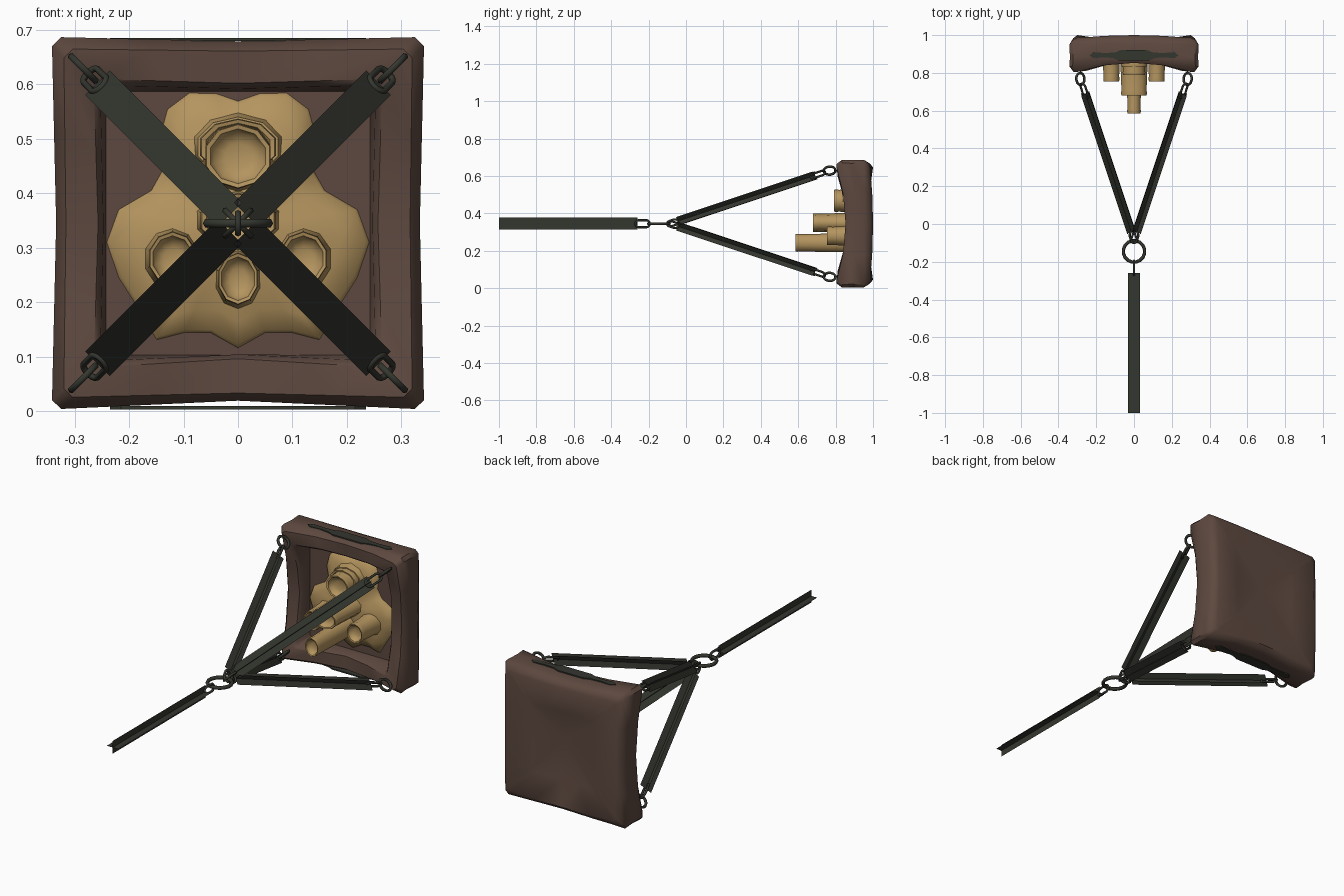
import bpy, bmesh, math
from mathutils import Vector

if "Cube" in bpy.data.objects:
    bpy.data.objects.remove(bpy.data.objects["Cube"])

ZC = 0.345  # height of the chain axis


def material(name, rgb):
    m = bpy.data.materials.new(name)
    m.diffuse_color = (*rgb, 1)
    m.use_nodes = True
    m.node_tree.nodes["Principled BSDF"].inputs["Base Color"].default_value = m.diffuse_color
    return m


WOOD = material("dark_brown", (0.110, 0.066, 0.050))
WAX = material("tan_wax", (0.46, 0.30, 0.115))
IRON = material("dark_iron", (0.034, 0.037, 0.028))


def finish(name, bm, mat, angle=40, recalc=True):
    if recalc:
        bmesh.ops.recalc_face_normals(bm, faces=bm.faces)
    me = bpy.data.meshes.new(name)
    bm.to_mesh(me)
    bm.free()
    ob = bpy.data.objects.new(name, me)
    bpy.context.collection.objects.link(ob)
    me.materials.append(mat)
    bpy.ops.object.select_all(action='DESELECT')
    ob.select_set(True)
    bpy.context.view_layer.objects.active = ob
    bpy.ops.object.shade_smooth_by_angle(angle=math.radians(angle))
    return ob


def loft(bm, loops, caps=(None, None), closed=False):
    """Skin closed loops of points; caps are optional fan centres."""
    rings = [[bm.verts.new(p) for p in lp] for lp in loops]
    n = len(rings[0])
    pairs = list(zip(rings, rings[1:])) + ([(rings[-1], rings[0])] if closed else [])
    for a, b in pairs:
        for i in range(n):
            j = (i + 1) % n
            bm.faces.new((a[i], a[j], b[j], b[i]))
    for ring, c in ((rings[0], caps[0]), (rings[-1], caps[1])):
        if c is not None:
            v = bm.verts.new(c)
            for i in range(n):
                bm.faces.new((ring[i], ring[(i + 1) % n], v))


# --- worn square tray, opening towards -y ---
def square_loop(h, y_corner, y_mid, pinch=0.0, cut=0.95):
    pts = []
    for k in range(4):
        c, s = math.cos(k * math.pi / 2), math.sin(k * math.pi / 2)
        for t in (-cut, -0.5, 0, 0.5, cut):
            out = h - pinch * (1 - abs(t))
            if k == 3:  # underside sags into a shallow notch
                out -= pinch * (1 - abs(t))
            y = y_mid + (y_corner - y_mid) * t * t
            x, z = c * out - s * h * t, s * out + c * h * t
            pts.append((x, y, ZC + z))
    return pts


bm = bmesh.new()
loft(bm, [
    square_loop(0.17, 0.985, 0.98),
    square_loop(0.30, 0.985, 1.0),
    square_loop(0.325, 0.975, 0.985, 0.005),
    square_loop(0.342, 0.95, 0.955, 0.008),
    square_loop(0.340, 0.88, 0.91, 0.010),
    square_loop(0.342, 0.83, 0.875, 0.008),
    square_loop(0.320, 0.80, 0.853, 0.004),
    square_loop(0.265, 0.806, 0.858, 0.008),
    square_loop(0.253, 0.825, 0.872, 0.006),
    square_loop(0.242, 0.92, 0.92),
], ((0, 0.965, ZC + 0.03), (0, 0.92, ZC)))
finish("tray", bm, WOOD, 45)

# --- iron patches showing through the top and bottom of the tray ---
half = [(0.235, 0.893), (0.215, 0.878), (0.17, 0.885), (0.11, 0.878), (0.08, 0.866)]
back = [(0.07, 0.921), (0.10, 0.908), (0.16, 0.905), (0.215, 0.91)]
outline = ([(-x, y) for x, y in half] + [(x, y) for x, y in reversed(half)]
           + [(x, y) for x, y in reversed(back)] + [(-x, y) for x, y in back])
for name, z in (("top_band", 0.6835), ("bottom_band", 0.007)):
    bm = bmesh.new()
    loft(bm, [[(x, y, z + d) for x, y in outline] for d in (-0.004, 0.002)],
         ((0, 0.893, z - 0.004), (0, 0.893, z + 0.002)))
    finish(name, bm, IRON)

# --- melted wax puddle on the tray floor ---
right = [(0.0, 0.57), (0.04, 0.584), (0.09, 0.585), (0.13, 0.555), (0.145, 0.50), (0.135, 0.45),
         (0.16, 0.405), (0.22, 0.37), (0.242, 0.31), (0.22, 0.245), (0.185, 0.19),
         (0.15, 0.13), (0.10, 0.143), (0.05, 0.143), (0.0, 0.115)]
puddle = right + [(-x, z) for x, z in reversed(right[1:-1])]
bm = bmesh.new()
loft(bm, [[(x * s, y, 0.34 + (z - 0.34) * s) for x, z in puddle]
          for s, y in ((1.0, 0.922), (0.97, 0.908), (0.78, 0.895), (0.5, 0.875))],
     (None, (0, 0.865, 0.34)))
finish("wax_puddle", bm, WAX, 50)


# --- candles with hollow melted tips ---
def candle(name, x, z, rx, rz, tip):
    rows = ((1.25, 0.915), (1.06, 0.865), (0.97, tip + 0.03), (1.0, tip + 0.012), (0.97, tip),
            (0.84, tip + 0.002), (0.74, tip + 0.018), (0.4, tip + 0.026))
    bm = bmesh.new()
    loft(bm, [[(x + rx * s * math.cos(a), y, z + rz * s * math.sin(a))
               for a in (2 * math.pi * (i + 0.5) / 10 for i in range(10))] for s, y in rows],
         (None, (x, tip + 0.026, z)))
    finish(name, bm, WAX, 50)


candle("top_candle", 0, 0.468, 0.063, 0.06, 0.79)
candle("top_candle_collar", 0, 0.485, 0.073, 0.052, 0.835)
candle("middle_candle", 0, 0.350, 0.072, 0.05, 0.68)
candle("left_candle", -0.12, 0.280, 0.045, 0.05, 0.755)
candle("right_candle", 0.12, 0.280, 0.045, 0.05, 0.755)
candle("bottom_candle", 0, 0.243, 0.038, 0.048, 0.585)


# --- chain parts ---
def link(name, centre, along, across, half_len, half_wid, r):
    """Oval link: a round tube following a stretched circle."""
    c, u, v = Vector(centre), Vector(along).normalized(), Vector(across).normalized()
    n = u.cross(v)
    R, loops = half_wid - r, []
    for i in range(16):
        a = 2 * math.pi * (i + 0.5) / 16
        d = u * math.cos(a) + v * math.sin(a)
        p = c + d * R + u * math.copysign(half_len - half_wid, math.cos(a))
        loops.append([p + r * (d * math.cos(b) + n * math.sin(b))
                      for b in (2 * math.pi * k / 6 for k in range(6))])
    bm = bmesh.new()
    loft(bm, loops, closed=True)
    finish(name, bm, IRON, 65)


def crossed_strips(name, a, b, side, width=0.064):
    """Chain length drawn as two flat strips crossing at right angles."""
    a, b = Vector(a), Vector(b)
    s = Vector(side).normalized()
    t = (b - a).cross(s).normalized()
    bm = bmesh.new()
    for d in (s, t):
        d = d * width / 2
        bm.faces.new([bm.verts.new(p) for p in (a - d, b - d, b + d, a + d)])
    finish(name, bm, IRON, 30, recalc=False)


def axis(sx, sz, y):
    k = (y + 0.085) * 0.333
    return Vector((sx * k, y, ZC + sz * k))


# four chains from the centre ring to the tray corners
for sx in (-1, 1):
    for sz in (-1, 1):
        tag = ("left" if sx < 0 else "right") + ("_lower" if sz < 0 else "_upper")
        run = axis(sx, sz, 1) - axis(sx, sz, 0)
        tangent = Vector((sx, 0, -sz))
        radial = run.cross(tangent)
        crossed_strips(tag + "_chain", axis(sx, sz, -0.04), axis(sx, sz, 0.69), tangent)
        link(tag + "_inner_link", axis(sx, sz, -0.07), run, radial, 0.038, 0.027, 0.006)
        link(tag + "_outer_link", axis(sx, sz, 0.705), run, tangent, 0.048, 0.024, 0.006)
        link(tag + "_corner_ring", axis(sx, sz, 0.768), run, radial, 0.039, 0.037, 0.007)

# centre ring, hanging link and main chain
link("centre_ring", (0, -0.145, ZC), (1, 0, 0), (0, 1, 0), 0.066, 0.066, 0.009)
link("main_link", (0, -0.232, ZC), (0, 1, 0), (0, 0, 1), 0.044, 0.025, 0.006)
crossed_strips("main_chain", (0, -1.0, ZC), (0, -0.26, ZC), (1, 0, 0))
